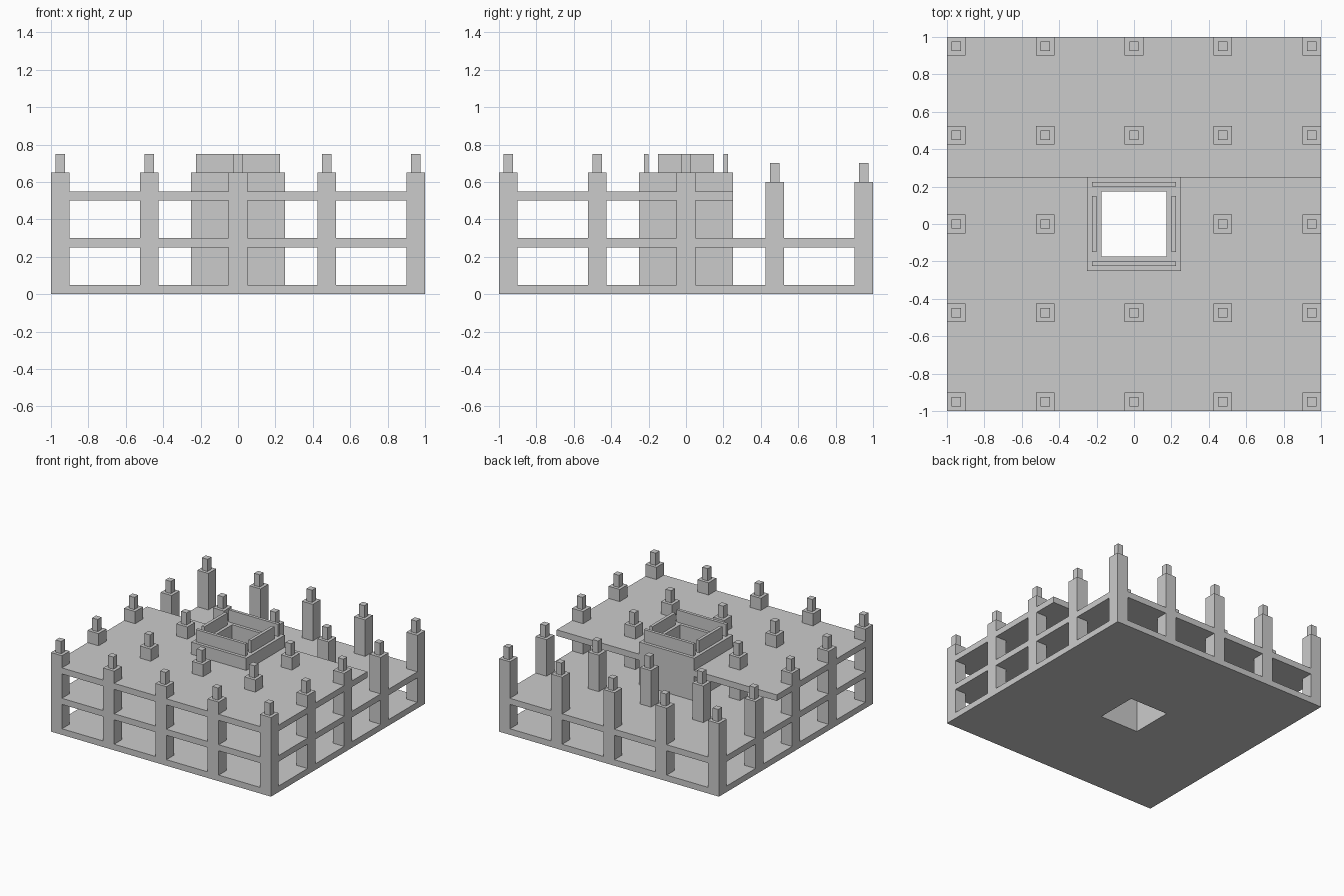
import bpy

if "Cube" in bpy.data.objects:
    bpy.data.objects.remove(bpy.data.objects["Cube"])

GRID = (-0.95, -0.475, 0.0, 0.475, 0.95)


def mesh_object(name, verts, faces):
    mesh = bpy.data.meshes.new(name)
    mesh.from_pydata(verts, [], faces)
    obj = bpy.data.objects.new(name, mesh)
    bpy.context.collection.objects.link(obj)
    return obj


def box(name, x0, x1, y0, y1, z0, z1):
    verts = [(x, y, z) for z in (z0, z1)
             for x, y in ((x0, y0), (x1, y0), (x1, y1), (x0, y1))]
    faces = [(3, 2, 1, 0), (4, 5, 6, 7)]
    faces += [(i, (i + 1) % 4, (i + 1) % 4 + 4, i + 4) for i in range(4)]
    return mesh_object(name, verts, faces)


def frame(name, outer, hole, z0, z1):
    """Rectangular plate (x0, x1, y0, y1) with a centred square opening."""
    x0, x1, y0, y1 = outer
    verts = []
    for z in (z0, z1):
        for a, b, c, d in ((x0, x1, y0, y1), (-hole, hole, -hole, hole)):
            verts += [(a, c, z), (b, c, z), (b, d, z), (a, d, z)]
    faces = []
    for i in range(4):
        j = (i + 1) % 4
        faces += [(i, j, j + 8, i + 8),              # outer side
                  (j + 4, i + 4, i + 12, j + 12),    # opening side
                  (i + 8, j + 8, j + 12, i + 12),    # top
                  (j, i, i + 4, j + 4)]              # bottom
    return mesh_object(name, verts, faces)


# Floor slabs; the top one is only partly finished
HOLE = 0.21
frame("ground_slab", (-1, 1, -1, 1), HOLE, 0.0, 0.05)
frame("first_floor_slab", (-1, 1, -1, 1), HOLE, 0.25, 0.30)
frame("second_floor_slab", (-1, 1, -1, 0.25), HOLE, 0.50, 0.55)

# Hollow central shaft
frame("core_shaft", (-0.25, 0.25, -0.25, 0.25), 0.175, 0.0, 0.65)

# Thin starter walls on top of the shaft
for s, side in ((-1, "front"), (1, "back")):
    a, b = sorted((s * 0.20, s * 0.225))
    box("core_starter_" + side, -0.225, 0.225, a, b, 0.65, 0.75)
for s, side in ((-1, "left"), (1, "right")):
    a, b = sorted((s * 0.20, s * 0.225))
    box("core_starter_" + side, a, b, -0.15, 0.15, 0.65, 0.75)

# Column grid with narrow starter stubs; the two back rows are lower
for y in GRID:
    top = 0.60 if y > 0.25 else 0.65
    for x in GRID:
        if x == 0 and y == 0:
            continue
        box("column", x - 0.05, x + 0.05, y - 0.05, y + 0.05, 0.0, top)
        box("column_starter", x - 0.025, x + 0.025, y - 0.025, y + 0.025,
            top, top + 0.10)
